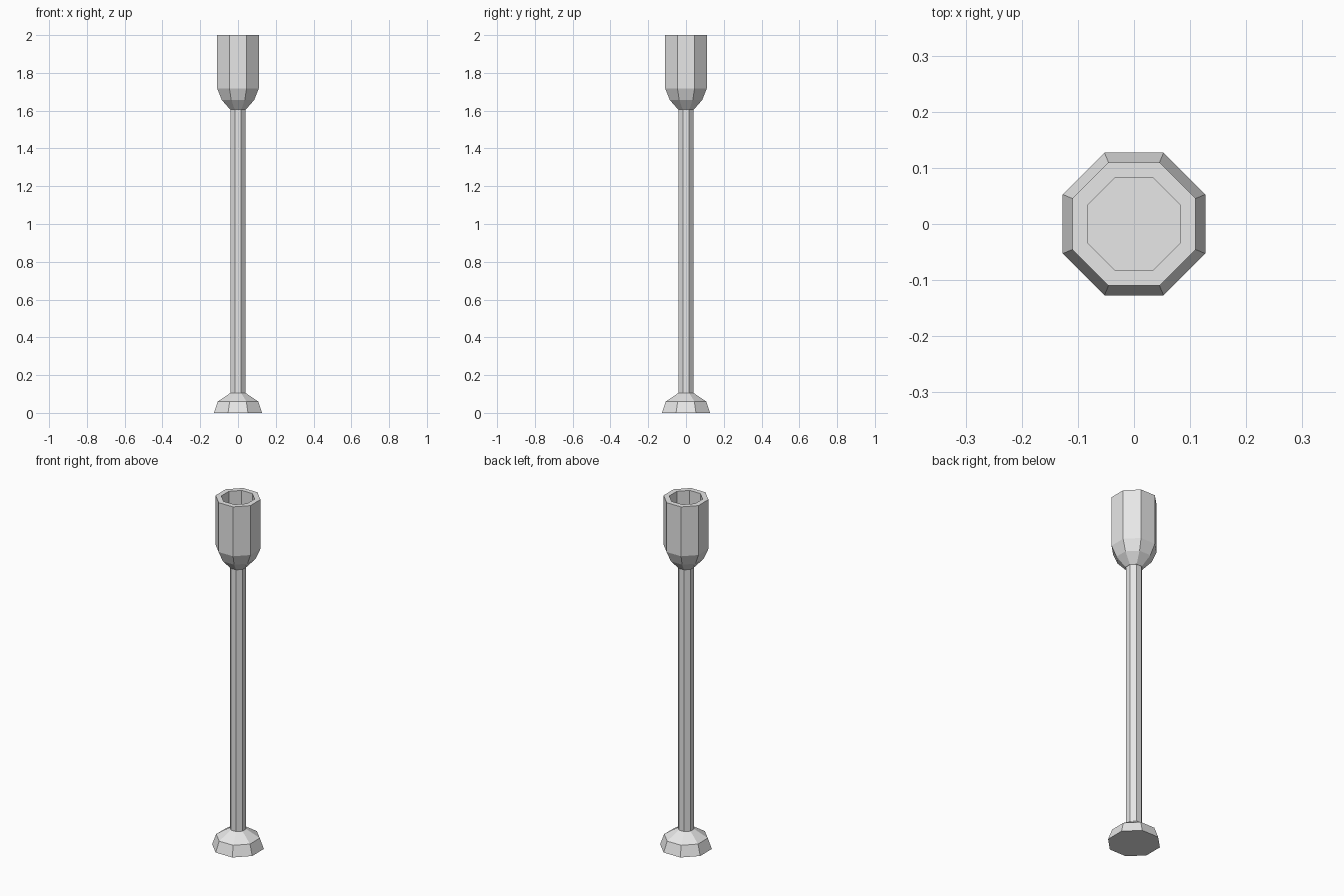
import bpy
import bmesh
import math

SIDES = 8

if "Cube" in bpy.data.objects:
    bpy.data.objects.remove(bpy.data.objects["Cube"], do_unlink=True)

grey = bpy.data.materials.new("light_grey")
grey.use_nodes = True
grey.diffuse_color = (0.8, 0.8, 0.8, 1)
grey.node_tree.nodes["Principled BSDF"].inputs["Base Color"].default_value = (0.8, 0.8, 0.8, 1)


def lathe(name, profile, cap_start=True, cap_end=True):
    """Eight-sided turned part; profile holds (half width across flats, height)."""
    bm = bmesh.new()
    rings = []
    for apothem, z in profile:
        r = apothem / math.cos(math.pi / SIDES)
        angles = [(i + 0.5) * math.tau / SIDES for i in range(SIDES)]
        rings.append([bm.verts.new((r * math.cos(a), r * math.sin(a), z)) for a in angles])
    for low, high in zip(rings, rings[1:]):
        for i in range(SIDES):
            j = (i + 1) % SIDES
            bm.faces.new((low[i], low[j], high[j], high[i]))
    if cap_start:
        bm.faces.new(rings[0][::-1])
    if cap_end:
        bm.faces.new(rings[-1])
    mesh = bpy.data.meshes.new(name)
    bm.to_mesh(mesh)
    bm.free()
    mesh.materials.append(grey)
    obj = bpy.data.objects.new(name, mesh)
    bpy.context.collection.objects.link(obj)
    return obj


# Flared foot
lathe("foot", [(0.127, 0), (0.107, 0.06), (0.041, 0.105)])

# Slender shaft, open where it meets foot and cup
lathe("shaft", [(0.04, 0.105), (0.04, 1.605)], False, False)

# Hollow cup: outside going up, over the rim, then down to the inner floor
lathe("cup", [(0.041, 1.605), (0.086, 1.657), (0.11, 1.717), (0.11, 2),
              (0.082, 2), (0.082, 1.72)])
